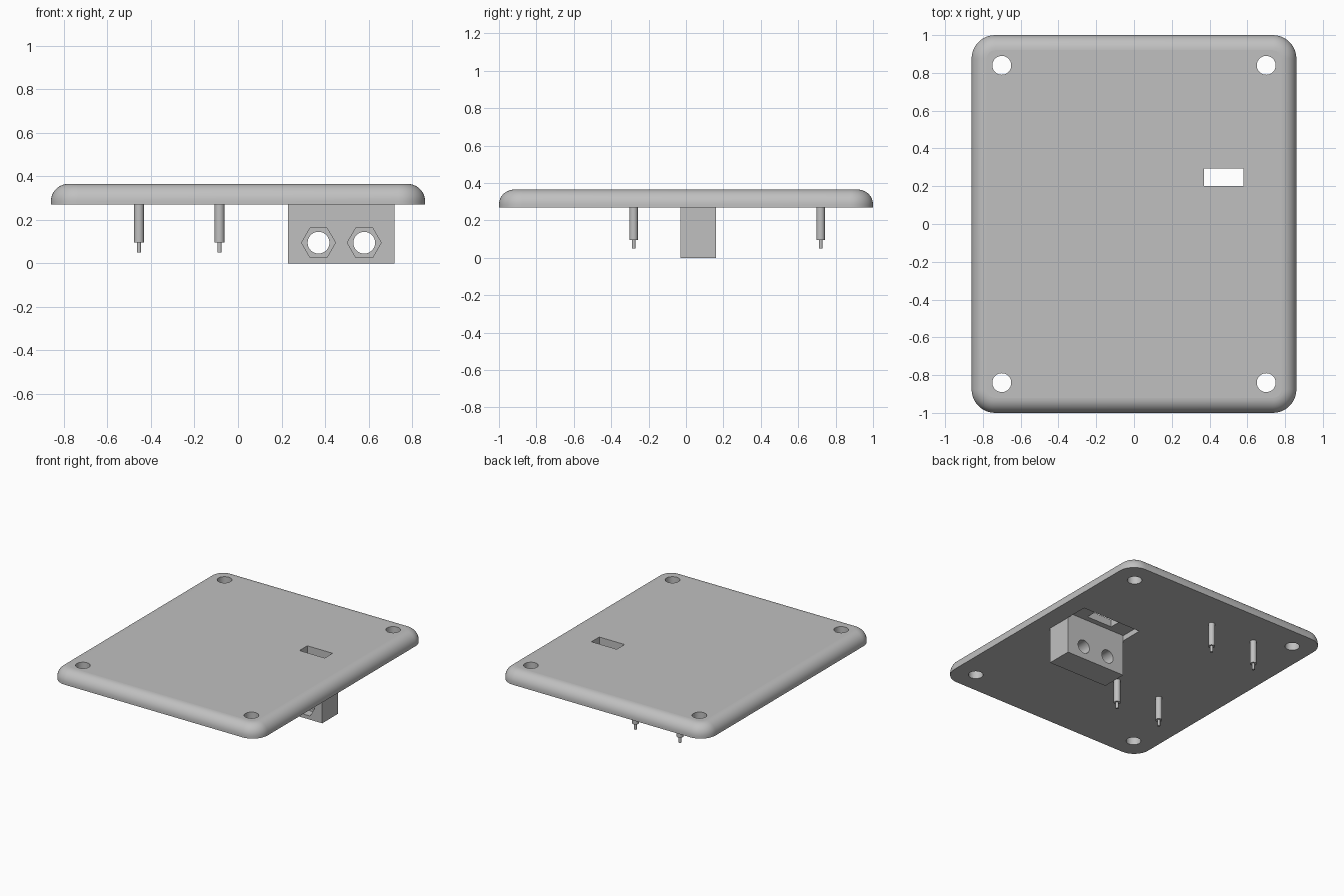
import bpy, bmesh, math
from mathutils import Matrix

if "Cube" in bpy.data.objects:
    bpy.data.objects.remove(bpy.data.objects["Cube"])

grey = bpy.data.materials.new("light_grey")
grey.diffuse_color = (0.53, 0.53, 0.53, 1)
grey.use_nodes = True
grey.node_tree.nodes["Principled BSDF"].inputs["Base Color"].default_value = grey.diffuse_color

BASE, TOP = 0.27, 0.365          # underside and top of the plate
RECESS = 0.04                    # depth of the pocket under the plate


def make(name, bm):
    bmesh.ops.recalc_face_normals(bm, faces=bm.faces)
    me = bpy.data.meshes.new(name)
    bm.to_mesh(me)
    bm.free()
    ob = bpy.data.objects.new(name, me)
    bpy.context.collection.objects.link(ob)
    me.materials.append(grey)
    return ob


def box(name, x0, x1, y0, y1, z0, z1):
    bm = bmesh.new()
    bmesh.ops.create_cube(bm, size=1)
    bmesh.ops.scale(bm, vec=(x1 - x0, y1 - y0, z1 - z0), verts=bm.verts)
    bmesh.ops.translate(bm, vec=((x0 + x1) / 2, (y0 + y1) / 2, (z0 + z1) / 2), verts=bm.verts)
    return make(name, bm)


def prism(name, r, depth, pos, sides=40, along_y=False):
    bm = bmesh.new()
    bmesh.ops.create_cone(bm, cap_ends=True, segments=sides, radius1=r, radius2=r, depth=depth)
    if along_y:
        if sides == 6:           # hexagon corners point sideways
            bmesh.ops.rotate(bm, matrix=Matrix.Rotation(math.pi / 6, 3, 'Z'), verts=bm.verts)
        bmesh.ops.rotate(bm, matrix=Matrix.Rotation(math.pi / 2, 3, 'X'), verts=bm.verts)
    bmesh.ops.translate(bm, vec=pos, verts=bm.verts)
    ob = make(name, bm)
    if along_y and sides == 6:
        xs = [v.co.x for v in ob.data.vertices]
        if max(xs) - min(xs) < 1.9 * r:
            c = Matrix.Translation(pos)
            ob.data.transform(c @ Matrix.Rotation(math.pi / 6, 4, 'Y') @ c.inverted())
    return ob


def cut(target, cutters):
    bpy.context.view_layer.objects.active = target
    for c in cutters:
        m = target.modifiers.new("cut", 'BOOLEAN')
        m.operation, m.solver, m.object = 'DIFFERENCE', 'EXACT', c
        bpy.ops.object.modifier_apply(modifier=m.name)
        bpy.data.objects.remove(c)


def smooth(ob):
    bpy.ops.object.select_all(action='DESELECT')
    ob.select_set(True)
    bpy.context.view_layer.objects.active = ob
    bpy.ops.object.shade_smooth_by_angle(angle=math.radians(35))
    for p in ob.data.polygons:   # keep the level faces flat
        if abs(p.normal.z) > 0.9995:
            p.use_smooth = False


# Plate: rounded rectangle with a rounded upper rim
HX, HY, CORNER, RIM, N = 0.86, 1.0, 0.125, 0.08, 10


def ring(bm, inset, z):
    r = CORNER - inset
    verts = []
    for k, (sx, sy) in enumerate(((1, 1), (-1, 1), (-1, -1), (1, -1))):
        for i in range(N + 1):
            a = math.pi / 2 * (k + i / N)
            verts.append(bm.verts.new((sx * (HX - CORNER) + r * math.cos(a),
                                       sy * (HY - CORNER) + r * math.sin(a), z)))
    return verts


bm = bmesh.new()
rings = [ring(bm, 0, BASE)]
for i in range(N + 1):
    a = math.pi / 2 * i / N
    rings.append(ring(bm, RIM * (1 - math.cos(a)), TOP - RIM + RIM * math.sin(a)))
for lo, hi in zip(rings, rings[1:]):
    for i in range(len(lo)):
        j = (i + 1) % len(lo)
        bm.faces.new((lo[i], lo[j], hi[j], hi[i]))
bm.faces.new(rings[0])
bm.faces.new(rings[-1])
plate = make("plate", bm)

# Screw holes, underside pocket and slot
cutters = [prism("hole_cutter", 0.05, 0.4, (x, y, 0.32)) for x in (-0.7, 0.7) for y in (-0.84, 0.84)]
cutters.append(box("pocket_cutter", 0.23, 0.72, 0.16, 0.33, BASE - 0.1, BASE + RECESS))
cutters.append(box("slot_cutter", 0.37, 0.58, 0.2, 0.293, BASE - 0.1, TOP + 0.1))
cut(plate, cutters)
smooth(plate)

# Mounting block with two bolt holes and hexagonal nut pockets on its front
block = box("mounting_block", 0.23, 0.72, -0.03, 0.16, 0, BASE)
cutters = []
for x in (0.37, 0.58):
    cutters.append(prism("bolt_cutter", 0.05, 0.6, (x, 0.06, 0.095), along_y=True))
    cutters.append(prism("nut_cutter", 0.078, 0.14, (x, -0.03, 0.095), sides=6, along_y=True))
cut(block, cutters)
smooth(block)

# Four stepped pegs under the plate
for x in (-0.455, -0.085):
    for y in (-0.28, 0.72):
        smooth(prism("peg", 0.023, BASE - 0.095, (x, y, (BASE + 0.095) / 2), sides=32))
        smooth(prism("peg_tip", 0.01, 0.05, (x, y, 0.075), sides=24))
